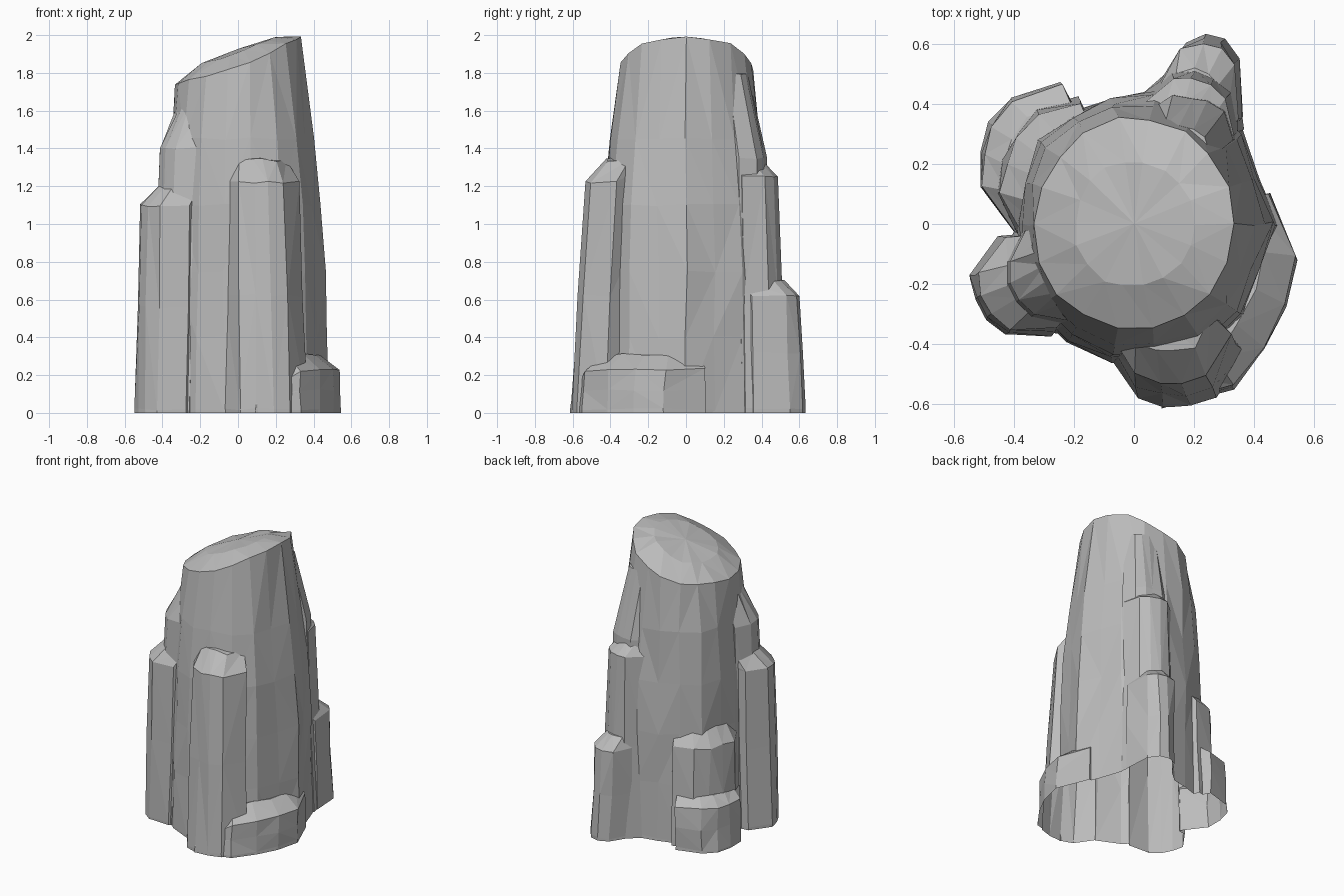
import bpy, bmesh, math, random
from mathutils import Vector

random.seed(4)
if "Cube" in bpy.data.objects:
    bpy.data.objects.remove(bpy.data.objects["Cube"])

stone = bpy.data.materials.new("grey stone")
stone.use_nodes = True
GREY = (0.5, 0.5, 0.5, 1)
stone.diffuse_color = GREY
stone.node_tree.nodes["Principled BSDF"].inputs["Base Color"].default_value = GREY


def loft(name, rings, jitter=0.008):
    """Closed, faceted solid through rings of equal point count."""
    bm = bmesh.new()
    loops = []
    for i, ring in enumerate(rings):
        wobble = jitter if i else 0
        loops.append([bm.verts.new(Vector(p) + Vector(
            [random.uniform(-wobble, wobble) for axis in "xyz"])) for p in ring])
    n = len(loops[0])
    for low, high in zip(loops, loops[1:]):
        for i in range(n):
            j = (i + 1) % n
            quad = [low[i], low[j], high[j], high[i]]
            if random.random() < 0.5:
                quad = quad[1:] + quad[:1]
            bm.faces.new(quad[:3])
            bm.faces.new([quad[0], quad[2], quad[3]])
    bm.faces.new(loops[0][::-1])
    # Fan cap around a centre point
    middle = sum((v.co for v in loops[-1]), Vector()) / n
    hub = bm.verts.new(middle + Vector((0, 0, 0.015)))
    for i in range(n):
        bm.faces.new([loops[-1][i], loops[-1][(i + 1) % n], hub])
    bmesh.ops.recalc_face_normals(bm, faces=bm.faces)
    mesh = bpy.data.meshes.new(name)
    bm.to_mesh(mesh)
    bm.free()
    mesh.materials.append(stone)
    obj = bpy.data.objects.new(name, mesh)
    bpy.context.collection.objects.link(obj)
    return obj


def buttress(name, start, end, bulge, shoulder, crown, taper, pull, slope=None):
    """Side rock bulging out between two wall points, its shoulder leaning on the pillar."""
    a, b = Vector(start), Vector(end)
    along = b - a
    outward = Vector((along.y, -along.x)).normalized()
    steps = 5
    plan = [a.lerp(b, i / steps) + outward * bulge * abs(math.sin(math.pi * i / steps)) ** 0.4
            for i in range(steps + 1)]
    plan += [b * 0.35, a * 0.35]

    def edge(x):
        return min(shoulder, 0.03 + slope * x) if slope else shoulder

    rings = [[(p.x, p.y, -0.1) for p in plan]]
    for f in (0.0, 0.5, 1.0):
        s = 1 + (taper - 1) * f
        rings.append([(p.x * s, p.y * s, 0.02 + (edge(p.x) - 0.02) * f) for p in plan])
    rings.append([(p.x * pull, p.y * pull, crown - shoulder + edge(p.x)) for p in plan])
    return loft(name, rings)


# Main pillar: irregular foot blending into a round, slanted and domed top
foot_radii = [0.48, 0.45, 0.48, 0.49, 0.46, 0.43, 0.43, 0.44, 0.4,
              0.39, 0.41, 0.44, 0.45, 0.47, 0.47, 0.49, 0.48, 0.45]


def pillar_ring(blend, z=None, size=1):
    ring = []
    for i, radius in enumerate(foot_radii):
        angle = math.tau * i / len(foot_radii)
        c, s = math.cos(angle), math.sin(angle)
        tx, ty = 0.33 * c * size, 0.355 * s * size
        top = 1.945 + 0.38 * tx - 0.7 * tx * tx - 0.9 * ty * ty
        ring.append((radius * c * (1 - blend) + tx * blend,
                     radius * s * (1 - blend) + ty * blend, top if z is None else z))
    return ring


pillar = loft("rock_pillar", [pillar_ring(0, -0.12), pillar_ring(0.02, 0.02),
                              pillar_ring(0.08, 0.4), pillar_ring(0.15, 0.75),
                              pillar_ring(0.25, 1.1), pillar_ring(0.55, 1.45),
                              pillar_ring(1), pillar_ring(1, size=0.6)])

parts = [
    # Front column and the low ledge around its foot
    buttress("front_buttress", (-0.08, -0.43), (0.37, -0.43), 0.185, 1.22, 1.34, 0.87, 0.7),
    buttress("foot_ledge", (0.1, -0.62), (0.46, 0.11), 0.22, 0.23, 0.31, 0.98, 0.8, 0.55),
    # Right side, towards the front
    buttress("right_step_low", (-0.45, -0.04), (-0.27, -0.37), 0.18, 1.1, 1.2, 0.95, 0.78),
    buttress("right_step_high", (-0.4, -0.03), (-0.25, -0.36), 0.13, 1.4, 1.64, 0.9, 0.67),
    # Right side, towards the back
    buttress("back_right_step_low", (-0.24, 0.47), (-0.4, -0.02), 0.19, 0.3, 0.36, 0.98, 0.84),
    buttress("back_right_step_high", (-0.18, 0.42), (-0.39, -0.03), 0.15, 0.68, 0.8, 0.97, 0.76),
    # Back, three steps
    buttress("back_step_low", (0.36, 0.36), (0.06, 0.44), 0.23, 0.62, 0.7, 0.96, 0.82),
    buttress("back_step_middle", (0.37, 0.32), (0.03, 0.43), 0.16, 1.25, 1.33, 0.91, 0.75),
    buttress("back_step_high", (0.36, 0.3), (0.05, 0.4), 0.1, 1.35, 1.8, 0.93, 0.73),
]

# Fuse every step into the pillar
for part in parts:
    union = pillar.modifiers.new(part.name, "BOOLEAN")
    union.operation = "UNION"
    union.solver = "EXACT"
    union.object = part
bpy.context.view_layer.update()
fused = bpy.data.meshes.new_from_object(
    pillar.evaluated_get(bpy.context.evaluated_depsgraph_get()))
pillar.modifiers.clear()
pillar.data = fused
for part in parts:
    bpy.data.objects.remove(part)

# Trim flat at the ground, leaving the underside open
bm = bmesh.new()
bm.from_mesh(fused)
bmesh.ops.bisect_plane(bm, geom=bm.verts[:] + bm.edges[:] + bm.faces[:], plane_co=(0, 0, 0),
                       plane_no=(0, 0, -1), clear_outer=True)
for face in bm.faces:
    face.smooth = False
bm.to_mesh(fused)
bm.free()
